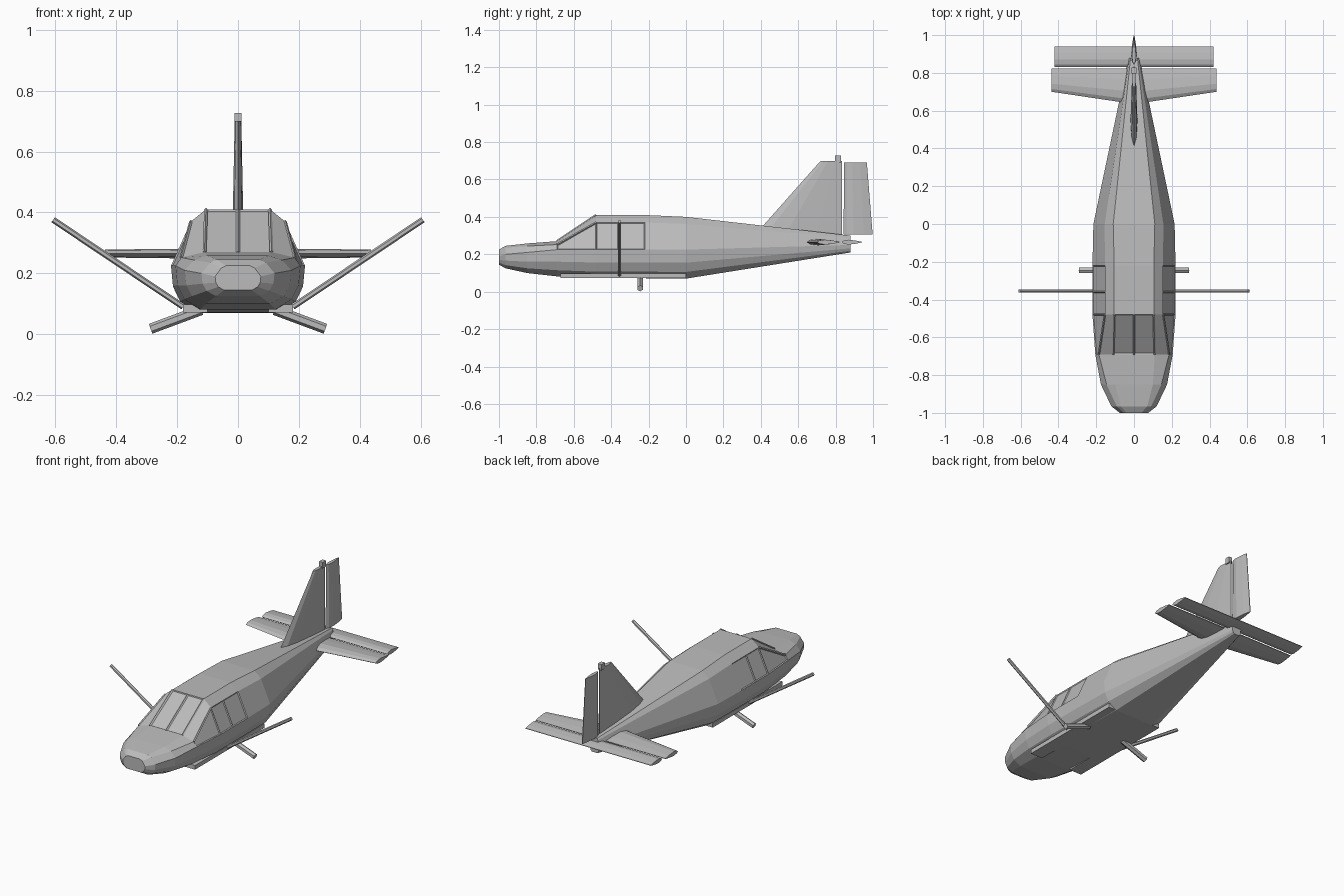
import bpy, bmesh
from mathutils import Vector

cube = bpy.data.objects.get("Cube")
if cube:
    bpy.data.objects.remove(cube, do_unlink=True)

grey = bpy.data.materials.new("plain_grey")
grey.use_nodes = True
colour = (0.5, 0.5, 0.5, 1)
grey.diffuse_color = colour
grey.node_tree.nodes["Principled BSDF"].inputs["Base Color"].default_value = colour


def finish(name, bm):
    bmesh.ops.recalc_face_normals(bm, faces=bm.faces)
    mesh = bpy.data.meshes.new(name)
    bm.to_mesh(mesh)
    bm.free()
    mesh.materials.append(grey)
    obj = bpy.data.objects.new(name, mesh)
    bpy.context.collection.objects.link(obj)
    return obj


def loft(rings):
    """Skin a list of equal closed rings and cap both ends."""
    bm = bmesh.new()
    loops = [[bm.verts.new(p) for p in ring] for ring in rings]
    n = len(loops[0])
    bays = []
    for a, b in zip(loops, loops[1:]):
        bays.append([bm.faces.new((a[j], a[(j + 1) % n], b[(j + 1) % n], b[j]))
                     for j in range(n)])
    bm.faces.new(loops[0])
    bm.faces.new(loops[-1])
    bmesh.ops.recalc_face_normals(bm, faces=bm.faces)
    return bm, bays


def bar(name, a, b, radius, sides=4):
    a, b = Vector(a), Vector(b)
    bm = bmesh.new()
    bmesh.ops.create_cone(bm, cap_ends=True, segments=sides, radius1=radius,
                          radius2=radius, depth=(b - a).length)
    turn = (b - a).to_track_quat('Z', 'Y').to_matrix().to_4x4()
    turn.translation = (a + b) / 2
    bm.transform(turn)
    return finish(name, bm)


def box(name, low, high):
    low, high = Vector(low), Vector(high)
    bm = bmesh.new()
    bmesh.ops.create_cube(bm, size=1)
    for v in bm.verts:
        v.co = (low + high) / 2 + Vector(c * s for c, s in zip(v.co, high - low))
    return finish(name, bm)


# Fuselage cross-section, from belly edge up to roof edge on each side
def section(y, width, roof, bottom, belt, top, k=0.57):
    low, high = belt - bottom, top - belt
    half = [(0.6 * width, bottom),
            (0.86 * width, bottom + 0.23 * low),
            (0.97 * width, bottom + 0.55 * low),
            (width, belt),
            (width + (roof - width) * k, belt + high * (1 + k) / 2),
            (roof, top)]
    return [(x, y, z) for x, z in half] + [(-x, y, z) for x, z in reversed(half)]


cabin = (0.22, 0.105, 0.072, 0.225, 0.41)
stations = [
    section(-1, 0.075, 0.04, 0.145, 0.19, 0.225),
    section(-0.965, 0.12, 0.07, 0.125, 0.2, 0.245),
    section(-0.85, 0.175, 0.1, 0.1, 0.21, 0.258, 0.4),
    section(-0.69, 0.205, 0.11, 0.082, 0.225, 0.27, 0.2),
    section(-0.48, *cabin),
    section(-0.36, *cabin),
    section(-0.22, *cabin),
    section(0, 0.215, 0.11, 0.07, 0.225, 0.4),
    section(0.88, 0.03, 0.018, 0.21, 0.25, 0.3),
]
body, bays = loft(stations)

# Recessed windshield, quarter windows and side windows
BELT, UPPER, ROOF = 3, 4, 5
panes = [bays[3][ROOF]] + [bays[i][j] for i in (3, 4, 5) for j in (BELT, 7)]
bmesh.ops.inset_individual(body, faces=panes, thickness=0.007, depth=-0.005)
finish("fuselage", body)

# Windshield frame bars
base, head = stations[3], stations[4]
for side, index in (("left", ROOF), ("right", 6)):
    bar("windshield_pillar_" + side, base[index], head[index], 0.006)
for side, index in (("left", UPPER), ("right", 7)):
    bar("quarter_pillar_" + side, base[index], head[index], 0.006)
bar("windshield_centre_bar", (0, -0.69, 0.268), (0, -0.48, 0.408), 0.006)

# Side sills, wing struts and landing legs
for side, s in (("left", 1), ("right", -1)):
    box("sill_" + side, (min(s * 0.1, s * 0.18), -0.67, 0.072),
        (max(s * 0.1, s * 0.18), 0, 0.097))
    bar("wing_strut_" + side, (s * 0.18, -0.355, 0.09), (s * 0.607, -0.355, 0.376),
        0.01, 6)
    bar("landing_leg_" + side, (s * 0.12, -0.245, 0.08), (s * 0.287, -0.245, 0.018),
        0.017, 6)

# Tail surfaces: a streamlined outline lofted along the span
OUTLINE = [(0, 0), (0.12, 0.35), (0.35, 0.5), (0.7, 0.32), (1, 0.06)]


def foil(front, back, thick):
    upper = [(front + (back - front) * c, t * thick) for c, t in OUTLINE]
    return upper + [(y, -t) for y, t in reversed(upper[1:])]


def flat_surface(name, spans, z):
    rings = [[(x, y, z + t) for y, t in foil(*f)] for x, *f in spans]
    finish(name, loft(rings)[0])


def upright_surface(name, spans):
    rings = [[(t, y, z) for y, t in foil(*f)] for z, *f in spans]
    finish(name, loft(rings)[0])


tip = (0.7, 0.822, 0.026)
flat_surface("tailplane", [(-0.437, *tip), (0, 0.635, 0.822, 0.036), (0.437, *tip)], 0.265)
edge = (0.832, 0.94, 0.026)
flat_surface("elevator", [(-0.422, *edge), (0.422, *edge)], 0.265)
upright_surface("fin", [(0.3, 0.365, 0.835, 0.038), (0.7, 0.72, 0.835, 0.022)])
upright_surface("rudder", [(0.305, 0.842, 0.998, 0.032), (0.69, 0.846, 0.967, 0.022)])
box("fin_post", (-0.012, 0.797, 0.69), (0.012, 0.828, 0.727))
